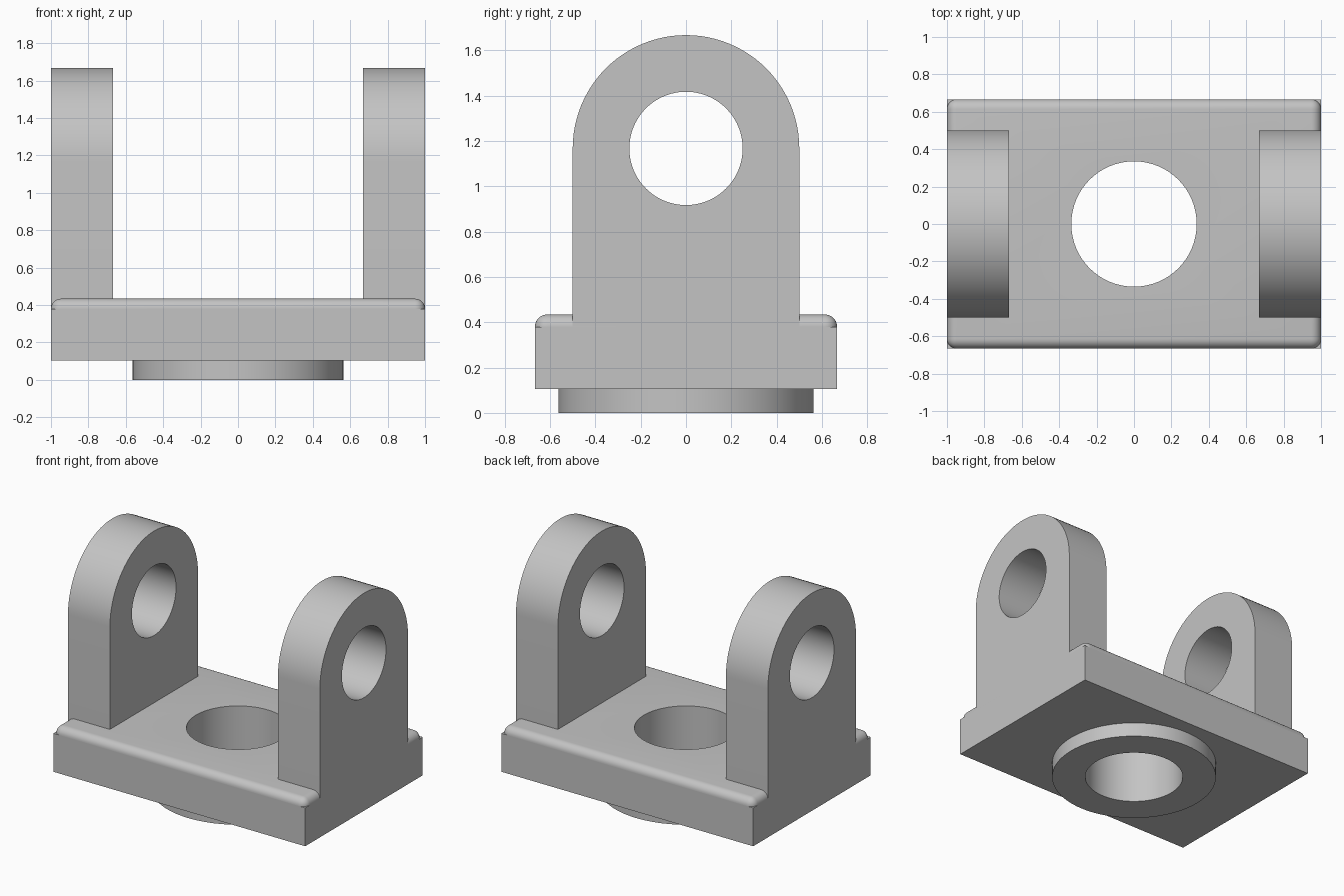
import bpy
import bmesh
from math import pi, cos, sin
from mathutils import Matrix

# Main dimensions
LENGTH, WIDTH = 2.0, 1.333
PLATE_BOTTOM, SHOULDER, PLATE_TOP = 0.105, 0.38, 0.434
COLLAR_R, BORE_R = 0.563, 0.335
LUG_R, PIN_R, PIN_Z, LUG_T = 0.5, 0.25, 1.167, 0.333
SEGMENTS = 96

old = bpy.data.objects.get("Cube")
if old:
    bpy.data.objects.remove(old, do_unlink=True)

steel = bpy.data.materials.new("plain_grey")
steel.use_nodes = True
GREY = (0.55, 0.55, 0.55, 1)
steel.diffuse_color = GREY
steel.node_tree.nodes["Principled BSDF"].inputs["Base Color"].default_value = GREY


def make_object(name, bm):
    bmesh.ops.recalc_face_normals(bm, faces=bm.faces)
    mesh = bpy.data.meshes.new(name)
    bm.to_mesh(mesh)
    bm.free()
    mesh.materials.append(steel)
    obj = bpy.data.objects.new(name, mesh)
    bpy.context.collection.objects.link(obj)
    return obj


def block(name, z0, z1, radius=0):
    """Slab over the full footprint, optionally rounded on all but its bottom edges."""
    bm = bmesh.new()
    bmesh.ops.create_cube(bm, size=1)
    bmesh.ops.scale(bm, vec=(LENGTH, WIDTH, z1 - z0), verts=bm.verts)
    bmesh.ops.translate(bm, vec=(0, 0, (z0 + z1) / 2), verts=bm.verts)
    if radius:
        edges = [e for e in bm.edges if max(v.co.z for v in e.verts) > z1 - 0.001]
        bmesh.ops.bevel(bm, geom=edges, offset=radius, segments=8,
                        profile=0.5, affect='EDGES')
    return make_object(name, bm)


def cylinder(name, radius, depth, matrix):
    bm = bmesh.new()
    bmesh.ops.create_cone(bm, cap_ends=True, segments=SEGMENTS, radius1=radius,
                          radius2=radius, depth=depth, matrix=matrix)
    return make_object(name, bm)


def lug(name, side):
    """Upright ear with a half-round top, extruded along x."""
    bm = bmesh.new()
    inner = side * (LENGTH / 2 - LUG_T)
    outline = [(-LUG_R, SHOULDER), (LUG_R, SHOULDER)]
    for i in range(SEGMENTS // 2 + 1):
        a = pi * i / (SEGMENTS // 2)
        outline.append((LUG_R * cos(a), PIN_Z + LUG_R * sin(a)))
    face = bm.faces.new([bm.verts.new((inner, y, z)) for y, z in outline])
    ext = bmesh.ops.extrude_face_region(bm, geom=[face], use_keep_orig=True)
    moved = [v for v in ext["geom"] if isinstance(v, bmesh.types.BMVert)]
    bmesh.ops.translate(bm, vec=(side * LUG_T, 0, 0), verts=moved)
    return make_object(name, bm)


def cut_hole(obj, cutter):
    mod = obj.modifiers.new("hole", 'BOOLEAN')
    mod.operation = 'DIFFERENCE'
    mod.solver = 'EXACT'
    mod.object = cutter
    bpy.context.view_layer.objects.active = obj
    bpy.ops.object.modifier_apply(modifier=mod.name)


# Base plate, rounded top pad and round collar underneath
plate = block("base_plate", PLATE_BOTTOM, SHOULDER)
pad = block("rounded_top", SHOULDER, PLATE_TOP, PLATE_TOP - SHOULDER - 0.001)
collar = cylinder("bottom_collar", COLLAR_R, PLATE_BOTTOM,
                  Matrix.Translation((0, 0, PLATE_BOTTOM / 2)))

# Pair of upright lugs
lugs = [lug("left_lug", 1), lug("right_lug", -1)]

# Central bore and cross pin holes
bore = cylinder("bore_cutter", BORE_R, 2, Matrix.Identity(4))
pin = cylinder("pin_cutter", PIN_R, 3,
               Matrix.Translation((0, 0, PIN_Z)) @ Matrix.Rotation(pi / 2, 4, 'Y'))
for part in (plate, pad, collar):
    cut_hole(part, bore)
for part in lugs:
    cut_hole(part, pin)
for cutter in (bore, pin):
    bpy.data.objects.remove(cutter, do_unlink=True)

# Smooth round surfaces, keep edges crisp
bpy.ops.object.select_all(action='DESELECT')
for part in (plate, pad, collar, *lugs):
    part.select_set(True)
bpy.context.view_layer.objects.active = plate
bpy.ops.object.shade_smooth_by_angle(angle=pi / 6)
